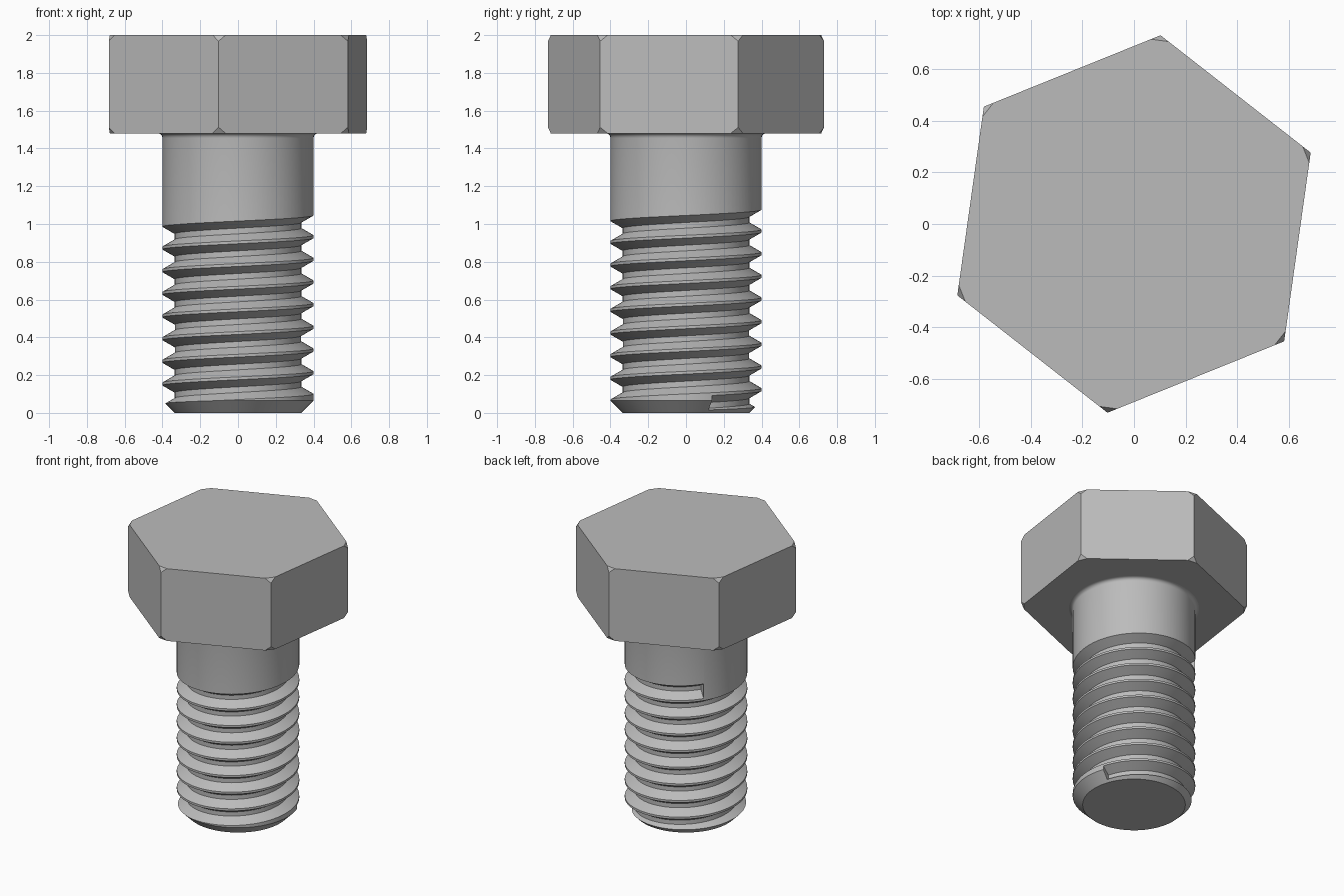
import bpy, bmesh, math
from mathutils import Vector

cube = bpy.data.objects.get("Cube")
if cube:
    bpy.data.objects.remove(cube, do_unlink=True)

SEGMENTS = 96
RADIUS, ROOT, PITCH = 0.4, 0.335, 0.12
HEAD_R, HEAD_LOW, HEAD_TOP = 0.738, 1.48, 2.0
THREAD_BASE, THREAD_START, THREAD_END = 0.033, 20, 3021.8   # height, degrees

steel = bpy.data.materials.new("grey steel")
steel.use_nodes = True
GREY = (0.5, 0.5, 0.5, 1)
steel.diffuse_color = GREY
steel.node_tree.nodes["Principled BSDF"].inputs["Base Color"].default_value = GREY


def polar(r, angle, z):
    return Vector((r * math.cos(angle), r * math.sin(angle), z))


def finish(bm, name):
    bmesh.ops.recalc_face_normals(bm, faces=bm.faces[:])
    mesh = bpy.data.meshes.new(name)
    bm.to_mesh(mesh)
    bm.free()
    mesh.materials.append(steel)
    obj = bpy.data.objects.new(name, mesh)
    bpy.context.collection.objects.link(obj)
    return obj


def skin(bm, rings, closed_path=False):
    """Join neighbouring loops of vertices with quads and cap both ends."""
    for a, b in zip(rings, rings[1:]):
        n = len(a)
        for i in range(n):
            j = (i + 1) % n
            bm.faces.new((a[i], a[j], b[j], b[i]))
    bm.faces.new(rings[0])
    bm.faces.new(rings[-1])


# Hexagonal head, each corner trimmed at the top and bottom
bm = bmesh.new()
corners = [math.radians(22 + 60 * k) for k in range(6)]
skin(bm, [[bm.verts.new(polar(HEAD_R, a, z)) for a in corners]
          for z in (HEAD_LOW, HEAD_TOP)])
for a in corners:
    for z, side in ((HEAD_LOW, -1), (HEAD_TOP, 1)):
        cut = bmesh.ops.bisect_plane(
            bm, geom=bm.verts[:] + bm.edges[:] + bm.faces[:],
            plane_co=polar(HEAD_R - 0.02, a, z),
            plane_no=polar(0.032, a, side * 0.02), clear_outer=True)
        edges = [e for e in cut["geom_cut"] if isinstance(e, bmesh.types.BMEdge)]
        bmesh.ops.edgeloop_fill(bm, edges=edges)
finish(bm, "hex_head")

# Turned shank with a bevelled tip and a fillet under the head
FILLET = 0.025
profile = [(ROOT, 0), (RADIUS, RADIUS - ROOT)]
for k in range(6):
    t = math.radians(18 * k)
    profile.append((RADIUS + FILLET * (1 - math.cos(t)),
                    HEAD_LOW - FILLET * (1 - math.sin(t))))
profile.append((RADIUS + FILLET, HEAD_LOW + 0.02))
bm = bmesh.new()
skin(bm, [[bm.verts.new(polar(r, math.tau * i / SEGMENTS, z)) for i in range(SEGMENTS)]
          for r, z in profile])
shank = finish(bm, "threaded_shank")

# Helical groove cutter with a trapezoid section
OUTER = 0.406
flat = PITCH / 8
wide = flat + (OUTER - ROOT) * math.tan(math.radians(30))
section = [(ROOT, -flat), (OUTER, -wide), (OUTER, wide), (ROOT, flat)]
steps = round((THREAD_END - THREAD_START) / 360 * SEGMENTS)
bm = bmesh.new()
rings = []
for i in range(steps + 1):
    deg = THREAD_START + (THREAD_END - THREAD_START) * i / steps
    mid = THREAD_BASE + PITCH * deg / 360
    rings.append([bm.verts.new(polar(r, math.radians(deg), mid + dz)) for r, dz in section])
skin(bm, rings)
cutter = finish(bm, "groove_cutter")
cutter.hide_render = True

# Cut the thread, then discard the cutter
mod = shank.modifiers.new("thread", "BOOLEAN")
mod.operation = "DIFFERENCE"
mod.solver = "EXACT"
mod.object = cutter
bpy.ops.object.select_all(action="DESELECT")
shank.select_set(True)
bpy.context.view_layer.objects.active = shank
bpy.ops.object.modifier_apply(modifier=mod.name)
bpy.data.objects.remove(cutter, do_unlink=True)
bpy.ops.object.shade_smooth_by_angle(angle=math.radians(30))
